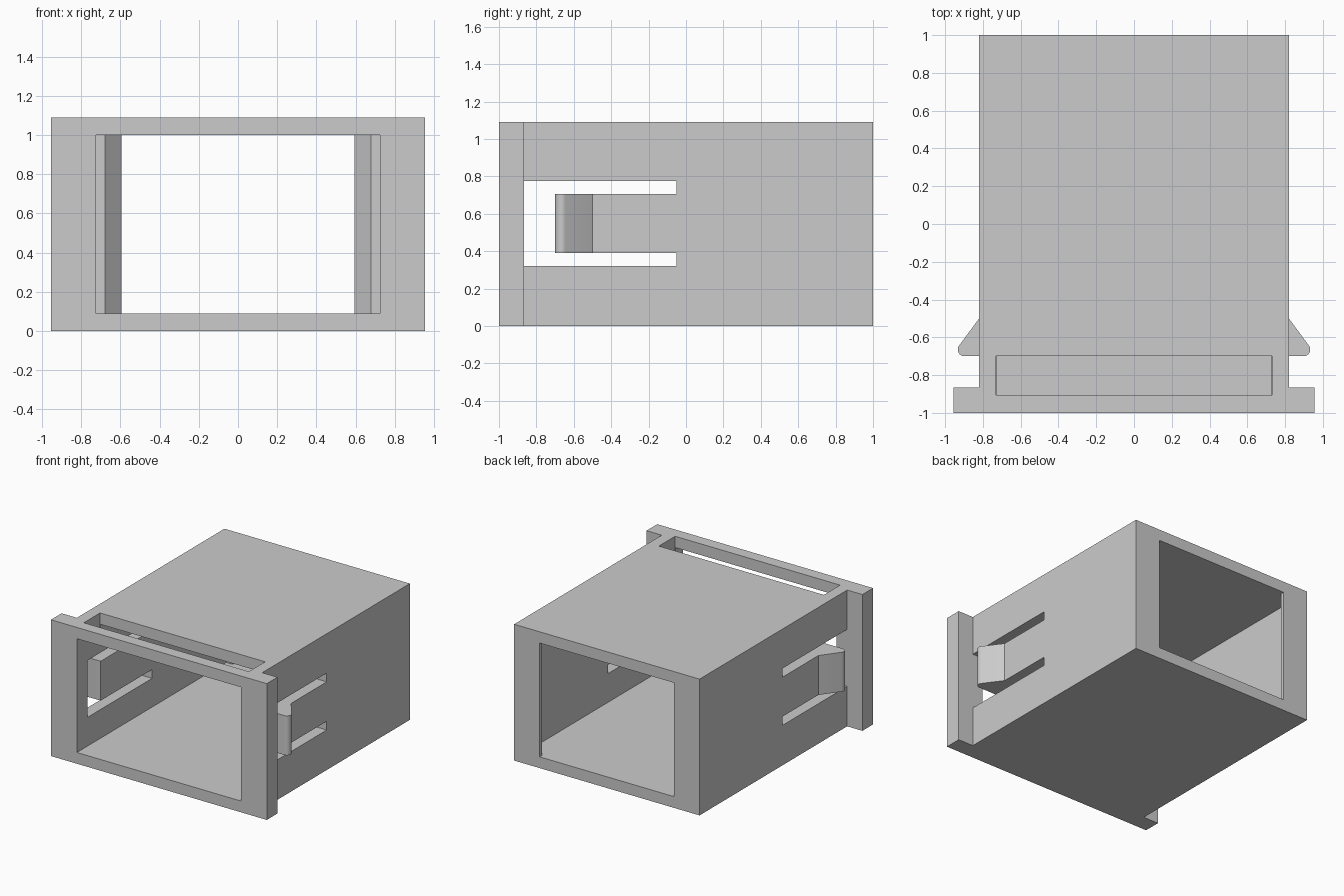
import bpy, bmesh, math

if "Cube" in bpy.data.objects:
    bpy.data.objects.remove(bpy.data.objects["Cube"], do_unlink=True)

grey = bpy.data.materials.new("light_grey_plastic")
grey.use_nodes = True
grey.diffuse_color = (0.6, 0.6, 0.6, 1)
grey.node_tree.nodes["Principled BSDF"].inputs["Base Color"].default_value = (0.6, 0.6, 0.6, 1)

HEIGHT, WALL = 1.09, 0.09
OUTER, INNER = 0.82, 0.725      # half widths of the sleeve
FLANGE_BACK, ARM_ROOT = -0.865, -0.05
ARM_TIP, HOOK_START = -0.70, -0.50


def prism(name, points, z0, z1):
    """Extrude a plan outline between two heights."""
    bm = bmesh.new()
    base = bm.faces.new([bm.verts.new((x, y, z0)) for x, y in points])
    top = bmesh.ops.extrude_face_region(bm, geom=[base])["geom"]
    bmesh.ops.translate(bm, vec=(0, 0, z1 - z0),
                        verts=[v for v in top if isinstance(v, bmesh.types.BMVert)])
    bmesh.ops.recalc_face_normals(bm, faces=bm.faces)
    mesh = bpy.data.meshes.new(name)
    bm.to_mesh(mesh)
    bm.free()
    mesh.materials.append(grey)
    obj = bpy.data.objects.new(name, mesh)
    bpy.context.collection.objects.link(obj)
    return obj


def symmetric(half):
    """Complete a right-hand half outline across x = 0."""
    return half + [(-x, y) for x, y in reversed(half)]


def rect(x0, x1, y0, y1):
    return [(x0, y0), (x1, y0), (x1, y1), (x0, y1)]


def cut(target, cutter):
    cutter.hide_render = True
    mod = target.modifiers.new("cut", 'BOOLEAN')
    mod.operation, mod.solver, mod.object = 'DIFFERENCE', 'EXACT', cutter
    bpy.context.view_layer.objects.active = target
    bpy.ops.object.modifier_apply(modifier=mod.name)
    bpy.data.objects.remove(cutter, do_unlink=True)


# Sleeve with the front flange
sleeve = prism("sleeve", symmetric([(0.955, -1), (0.955, FLANGE_BACK),
                                    (OUTER, FLANGE_BACK), (OUTER, 1)]), 0, HEIGHT)

# Through cavity, stepped and tapered to a narrow rear lip
cut(sleeve, prism("cavity_cutter", symmetric([
    (INNER, -1.1), (INNER, 0.885), (0.68, 0.885), (0.595, 0.97), (0.595, 1.1)]),
    WALL, HEIGHT - WALL))

# Side windows around the latches
cut(sleeve, prism("window_cutter", rect(-0.9, 0.9, FLANGE_BACK, ARM_ROOT), 0.32, 0.775))

# Slot in the top, just behind the front edge
cut(sleeve, prism("slot_cutter", rect(-0.73, 0.73, -0.905, -0.70), 0.95, 1.2))

# Spring latches: arm with a ramped, round-nosed hook
radius = 0.035
nose = [(0.898 + radius * math.cos(a), ARM_TIP + radius + radius * math.sin(a))
        for a in [math.radians(-90 + 126 * i / 8) for i in range(9)]]
latch = [(INNER, ARM_TIP)] + nose + [(OUTER, HOOK_START), (OUTER, ARM_ROOT), (INNER, ARM_ROOT)]
for name, side in (("left_latch", 1), ("right_latch", -1)):
    arm = prism(name, [(side * x, y) for x, y in latch], 0.39, 0.705)
    bpy.ops.object.select_all(action='DESELECT')
    arm.select_set(True)
    bpy.context.view_layer.objects.active = arm
    bpy.ops.object.shade_smooth_by_angle(angle=math.radians(30))
